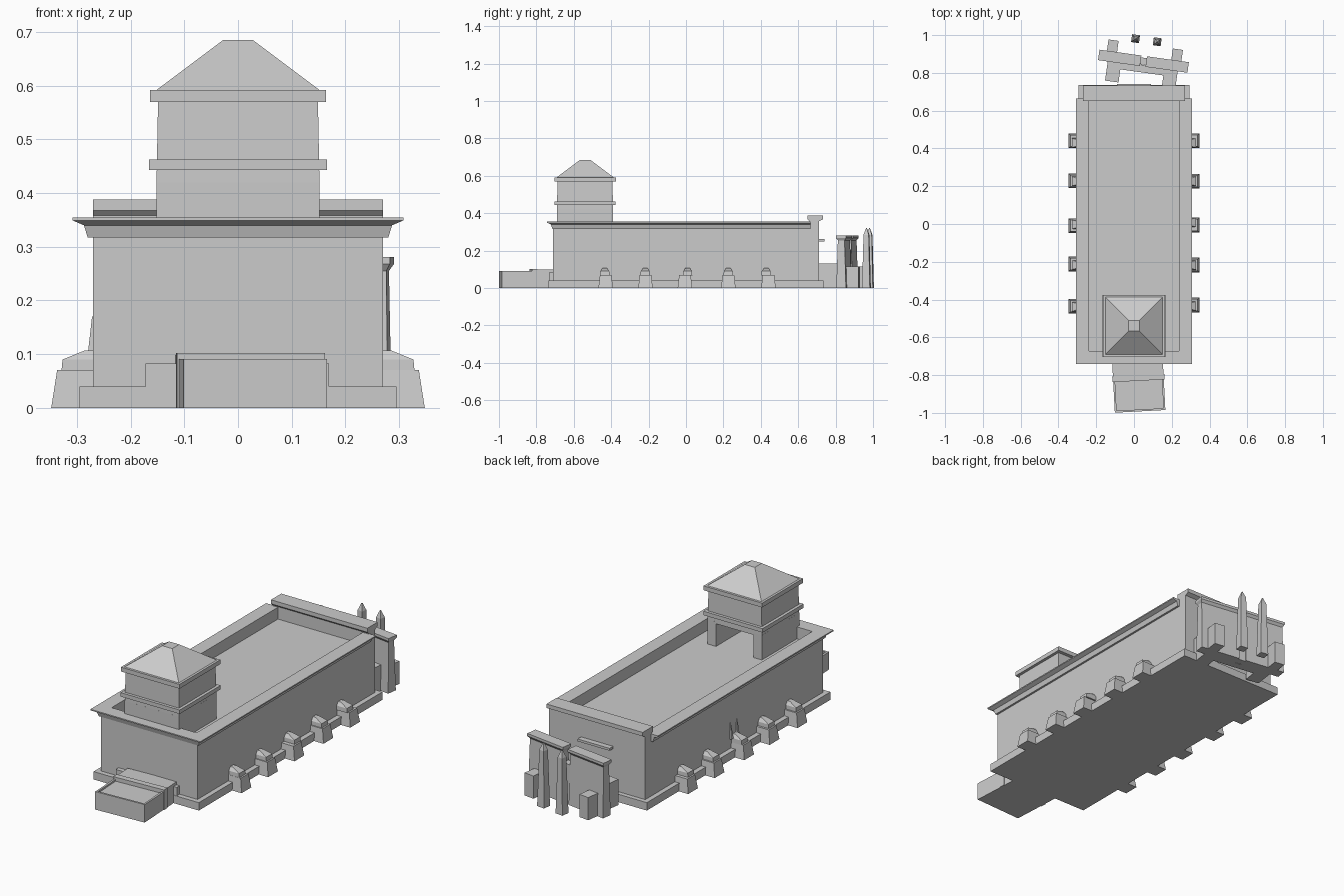
import bpy, bmesh, random
from math import radians
from mathutils import Matrix

random.seed(4)


def loft(name, rings, at=(0, 0), rot=0):
    """Closed solid through rectangular rings (x0, x1, y0, y1, z), then turned and moved."""
    bm = bmesh.new()
    loops = [[bm.verts.new(p) for p in ((a, c, z), (b, c, z), (b, d, z), (a, d, z))]
             for a, b, c, d, z in rings]
    bm.faces.new(loops[0][::-1])
    bm.faces.new(loops[-1])
    for lo, hi in zip(loops, loops[1:]):
        for i in range(4):
            j = (i + 1) % 4
            bm.faces.new((lo[i], lo[j], hi[j], hi[i]))
    bm.transform(Matrix.Translation((at[0], at[1], 0)) @ Matrix.Rotation(radians(rot), 4, 'Z'))
    bmesh.ops.recalc_face_normals(bm, faces=bm.faces)
    me = bpy.data.meshes.new(name)
    bm.to_mesh(me)
    bm.free()
    ob = bpy.data.objects.new(name, me)
    bpy.context.collection.objects.link(ob)
    return ob


def box(name, x0, x1, y0, y1, z0, z1, at=(0, 0), rot=0):
    return loft(name, [(x0, x1, y0, y1, z0), (x0, x1, y0, y1, z1)], at, rot)


# main hall: plinth, walls with flared cornice and sunken roof
box("plinth", -0.295, 0.295, -0.735, 0.735, 0, 0.04)
B = 0.665
loft("hall", [(-0.27, 0.27, -0.71, B, 0), (-0.27, 0.27, -0.71, B, 0.317),
              (-0.28, 0.28, -0.715, B, 0.317), (-0.287, 0.287, -0.722, B, 0.34),
              (-0.308, 0.308, -0.742, B, 0.349), (-0.308, 0.308, -0.742, B, 0.355),
              (-0.238, 0.238, -0.672, B - 0.001, 0.355), (-0.238, 0.238, -0.672, B - 0.001, 0.295)])

# taller rear wall with its own cornice and a ledge over the door
loft("rear_wall", [(-0.27, 0.27, a, b, z) for a, b, z in (
    (0.66, 0.712, 0), (0.66, 0.712, 0.358), (0.65, 0.732, 0.368), (0.65, 0.732, 0.388))])
box("rear_ledge", -0.09, 0.09, 0.70, 0.74, 0.25, 0.262)

# roof tower: open at the lower back
box("tower_front_wall", -0.152, 0.152, -0.69, -0.65, 0.29, 0.42)
for s in (-1, 1):
    x0, x1 = sorted((s * 0.152, s * 0.105))
    box("tower_side_wall", x0, x1, -0.65, -0.39, 0.29, 0.42)
loft("tower_upper", [(-0.152, 0.152, -0.69, -0.39, 0.41), (-0.149, 0.149, -0.687, -0.393, 0.57)])
box("tower_band", -0.166, 0.166, -0.704, -0.376, 0.443, 0.463)
loft("tower_roof", [(-w, w, -0.539 - w, -0.539 + w, z) for w, z in (
    (0.164, 0.57), (0.164, 0.592), (0.152, 0.592), (0.028, 0.685))])

# squat side figures, five on each side
for s in (-1, 1):
    for y in (-0.43, -0.21, 0.0, 0.22, 0.435):
        def side(name, rings):
            loft(name, [(min(s * a, s * b), max(s * a, s * b), -w, w, z) for a, b, w, z in rings],
                 (0, y + random.uniform(-0.01, 0.01)))
        side("figure_base", [(0.26, 0.348, 0.039, 0), (0.26, 0.337, 0.031, 0.07)])
        side("figure_head", [(0.26, 0.329, 0.025, 0.068), (0.26, 0.327, 0.024, 0.09),
                             (0.26, 0.285, 0.012, 0.107)])
for y in (-0.02, 0.03):
    loft("figure_horn", [(-0.281, -0.26, y - 0.009, y + 0.009, 0.09),
                         (-0.272, -0.268, y - 0.002, y + 0.002, 0.17)])

# front landing, slightly turned, with a shallow sunken top
F, FR = (0.026, -0.87), 3
loft("front_landing", [(-0.134, 0.134, -0.122, 0.14, 0), (-0.134, 0.134, -0.122, 0.14, 0.091),
                       (-0.124, 0.124, -0.112, 0.13, 0.091), (-0.124, 0.124, -0.112, 0.13, 0.082)], F, FR)
box("front_step", -0.138, 0.138, 0.04, 0.07, 0, 0.102, F, FR)
box("front_step_top", -0.134, 0.134, 0.07, 0.16, 0, 0.098, F, FR)
box("front_wall", -0.172, 0.17, -0.733, -0.70, 0, 0.083)

# rear gateway, turned off axis: two slabs, court, seated blocks and obelisks
G, GR = (0.05, 0.862), -8
for s in (-1, 1):
    c = s * 0.127
    loft("gate_slab", [(c - a, c + a, -b, b, z) for a, b, z in (
        (0.108, 0.026, 0), (0.104, 0.018, 0.255), (0.112, 0.028, 0.268), (0.112, 0.028, 0.281))], G, GR)
    x = s * 0.172
    box("seated_block", x - 0.027, x + 0.027, 0.02, 0.088, 0, 0.115, G, GR)
    x = s * 0.151
    box("court_side_wall", x - 0.036, x + 0.036, -0.13, -0.02, 0, 0.13, G, GR)
    o = s * 0.058
    loft("obelisk", [(o - w, o + w, 0.112 - w, 0.112 + w, z) for w, z in (
        (0.021, 0), (0.014, 0.285), (0.002, 0.32))], G, GR)
box("court_cross_wall", -0.187, 0.187, -0.06, -0.02, 0, 0.13, G, GR)
box("gate_lintel", -0.03, 0.03, -0.018, 0.018, 0, 0.2, G, GR)
